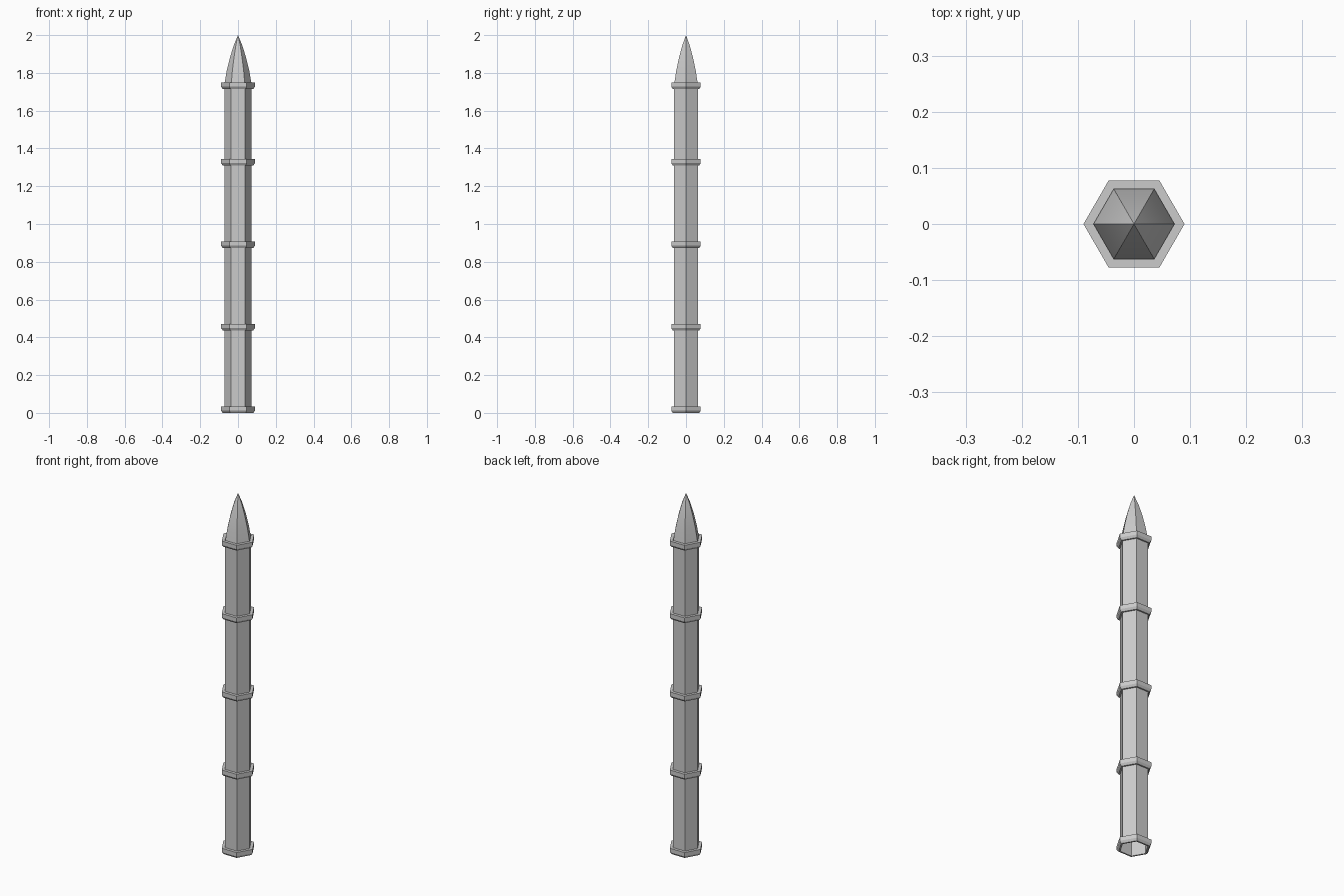
import bpy
import bmesh
from math import cos, sin, tau, radians

if "Cube" in bpy.data.objects:
    bpy.data.objects.remove(bpy.data.objects["Cube"], do_unlink=True)

SIDES = 6
SHAFT = 0.072
RIM = 0.09

stone = bpy.data.materials.new("grey stone")
stone.use_nodes = True
stone.diffuse_color = (0.6, 0.6, 0.6, 1)
stone.node_tree.nodes["Principled BSDF"].inputs["Base Color"].default_value = (0.6, 0.6, 0.6, 1)


def hex_lathe(name, profile, z=0.0, smooth=False):
    """Sweep a (radius, height) profile round six sides; zero radius makes a tip."""
    bm = bmesh.new()
    loops = []
    for r, h in profile:
        count = SIDES if r > 0 else 1
        loops.append([bm.verts.new((r * cos(tau * i / SIDES), r * sin(tau * i / SIDES), z + h))
                      for i in range(count)])
    for low, high in zip(loops, loops[1:]):
        for i in range(SIDES):
            j = (i + 1) % SIDES
            if len(high) == 1:
                bm.faces.new((low[i], low[j], high[0]))
            else:
                bm.faces.new((low[i], low[j], high[j], high[i]))
    mesh = bpy.data.meshes.new(name)
    bm.to_mesh(mesh)
    bm.free()
    mesh.materials.append(stone)
    obj = bpy.data.objects.new(name, mesh)
    bpy.context.collection.objects.link(obj)
    if smooth:
        bpy.ops.object.select_all(action="DESELECT")
        obj.select_set(True)
        bpy.context.view_layer.objects.active = obj
        bpy.ops.object.shade_smooth_by_angle(angle=radians(30))
    return obj


# Hollow shaft, open at the foot
hex_lathe("shaft", [(SHAFT, 0.0), (SHAFT, 1.74)])

# Collars with a chamfered underside and flat top
collar = [(SHAFT, 0.0), (0.081, 0.0), (RIM, 0.012), (RIM, 0.034), (SHAFT, 0.034)]
for i, z in enumerate((0.0, 0.437, 0.873, 1.31, 1.715)):
    hex_lathe(f"collar_{i + 1}", collar, z)

# Gently bulging pointed spire
spire = [(SHAFT, 1.74), (0.06, 1.81), (0.043, 1.88), (0.023, 1.945), (0, 2.0)]
hex_lathe("spire", spire, smooth=True)
